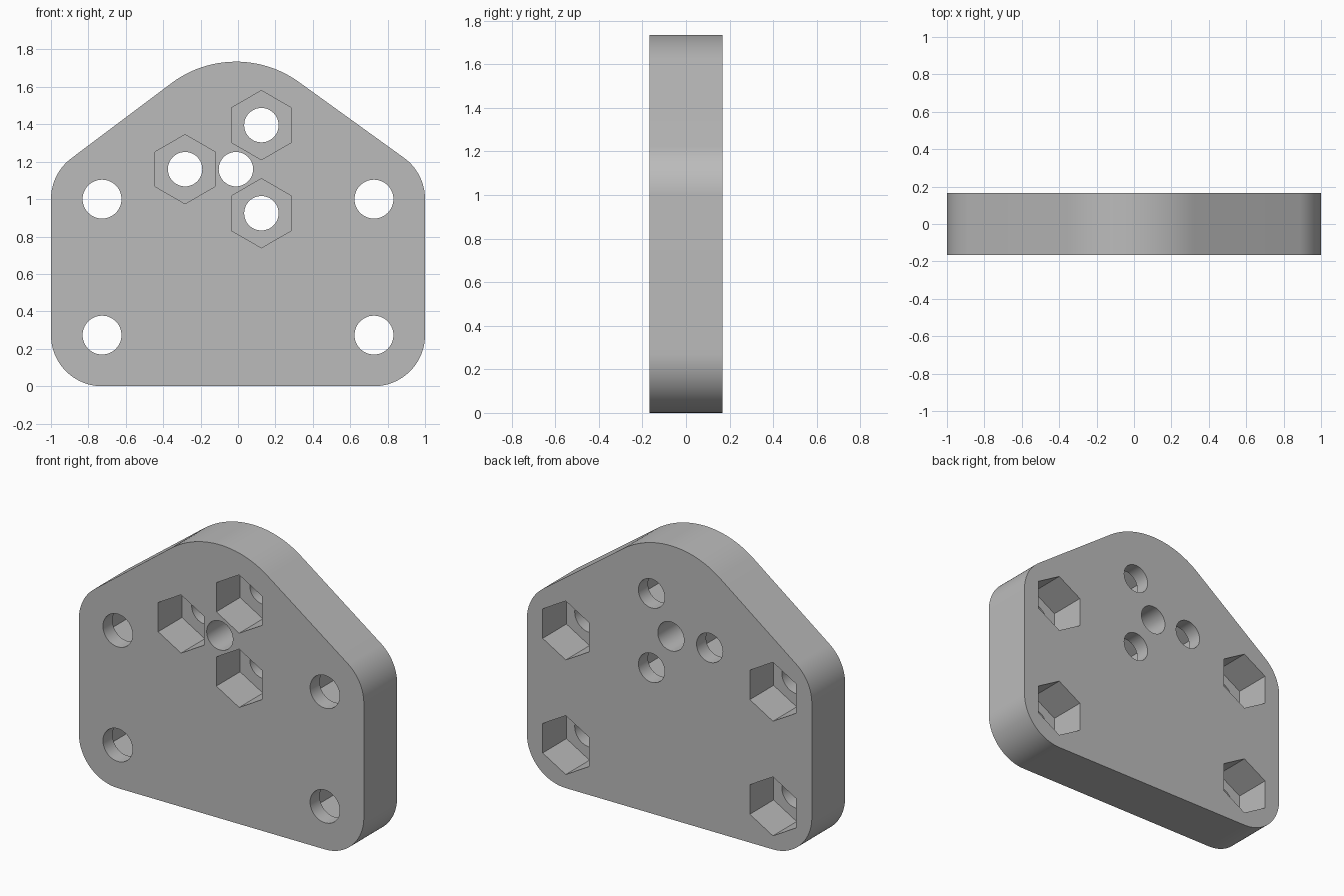
import bpy, bmesh, math
from mathutils import Vector

if "Cube" in bpy.data.objects:
    bpy.data.objects.remove(bpy.data.objects["Cube"])

HALF = 0.167          # half the plate thickness
POCKET = 0.238        # depth of the nut pockets
CORNER_X, LOW_Z, HIGH_Z, CORNER_R = 0.727, 0.273, 1.0, 0.273
HUB, HUB_R = Vector((-0.011, 1.16)), 0.575

grey = bpy.data.materials.new("grey")
grey.use_nodes = True
colour = (0.5, 0.5, 0.5, 1)
grey.diffuse_color = colour
grey.node_tree.nodes["Principled BSDF"].inputs["Base Color"].default_value = colour


def add_prism(bm, points, y0, y1):
    """Extrude a closed x-z outline from y0 to y1."""
    face = bm.faces.new([bm.verts.new((p[0], y0, p[1])) for p in points])
    ext = bmesh.ops.extrude_face_region(bm, geom=[face])
    moved = [v for v in ext["geom"] if isinstance(v, bmesh.types.BMVert)]
    bmesh.ops.translate(bm, verts=moved, vec=(0, y1 - y0, 0))


def arc(centre, radius, start, end, steps):
    for i in range(steps + 1):
        a = start + (end - start) * i / steps
        yield centre + radius * Vector((math.cos(a), math.sin(a)))


def ring(centre, radius, sides):
    return list(arc(centre, radius, math.pi / 2, math.pi * 2.5, sides))[:-1]


def rounded_hull(circles, steps):
    """Outline around counter-clockwise circles, joined by tangents."""
    normals = []
    for (c, r), (c2, r2) in zip(circles, circles[1:] + circles[:1]):
        d = c2 - c
        normals.append(math.atan2(d.y, d.x) - math.acos((r - r2) / d.length))
    points = []
    for i, (c, r) in enumerate(circles):
        sweep = (normals[i] - normals[i - 1]) % math.tau
        points += arc(c, r, normals[i - 1], normals[i - 1] + sweep, steps)
    return points


def make_object(name, bm):
    bmesh.ops.recalc_face_normals(bm, faces=bm.faces)
    mesh = bpy.data.meshes.new(name)
    bm.to_mesh(mesh)
    bm.free()
    mesh.materials.append(grey)
    obj = bpy.data.objects.new(name, mesh)
    bpy.context.collection.objects.link(obj)
    return obj


# Plate body: four corner rounds and a large round on top
circles = [(Vector((x, z)), CORNER_R) for x, z in (
    (-CORNER_X, LOW_Z), (CORNER_X, LOW_Z), (CORNER_X, HIGH_Z))]
circles += [(HUB, HUB_R), (Vector((-CORNER_X, HIGH_Z)), CORNER_R)]
bm = bmesh.new()
add_prism(bm, rounded_hull(circles, 24), -HALF, HALF)
plate = make_object("mounting_plate", bm)

# Bolt positions: four corners, and three around the central hole
corners = [Vector((x, z)) for x in (-CORNER_X, CORNER_X) for z in (LOW_Z, HIGH_Z)]
inner = [HUB + 0.272 * Vector((math.cos(a), math.sin(a)))
         for a in (math.pi / 3, math.pi, -math.pi / 3)]

# Round through holes
holes = bmesh.new()
for c in corners:
    add_prism(holes, ring(c, 0.104, 48), -0.3, 0.3)
for c in inner + [HUB]:
    add_prism(holes, ring(c, 0.092, 48), -0.3, 0.3)

# Hexagonal nut pockets: inner ones from the front, corner ones from the back
pockets = bmesh.new()
for c in inner:
    add_prism(pockets, ring(c, 0.185, 6), -0.3, POCKET - HALF)
for c in corners:
    add_prism(pockets, ring(c, 0.187, 6), HALF - POCKET, 0.3)

# Cut the holes and pockets, then drop the cutters
cutters = [make_object("hole_cutter", holes), make_object("pocket_cutter", pockets)]
bpy.context.view_layer.objects.active = plate
plate.select_set(True)
for cutter in cutters:
    cutter.hide_render = True
    mod = plate.modifiers.new(cutter.name, "BOOLEAN")
    mod.operation, mod.solver, mod.object = "DIFFERENCE", "EXACT", cutter
    bpy.ops.object.modifier_apply(modifier=mod.name)
    bpy.data.objects.remove(cutter)

bpy.ops.object.select_all(action="DESELECT")
plate.select_set(True)
bpy.ops.object.shade_smooth_by_angle(angle=math.radians(30))
